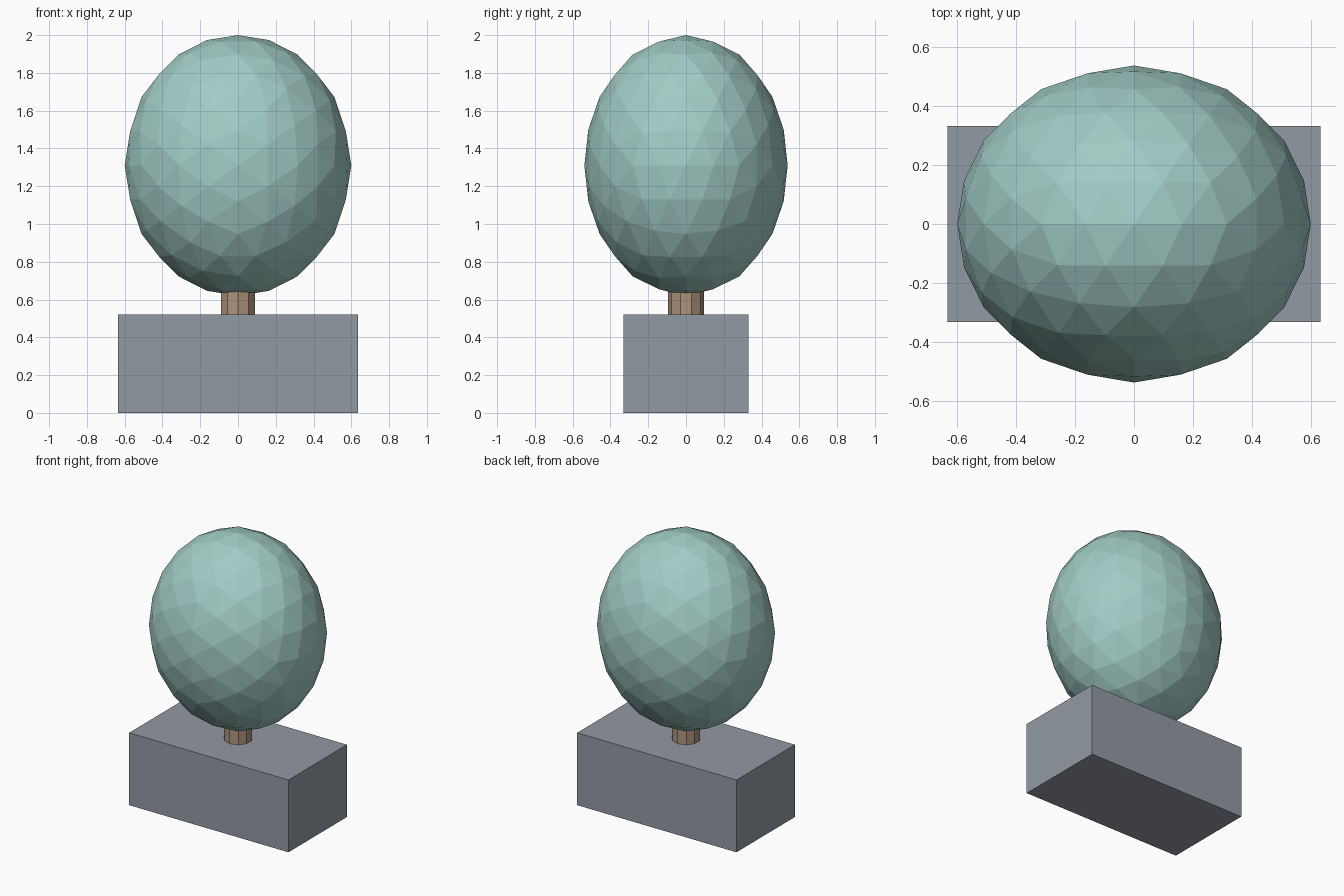
import bpy, bmesh, math
from mathutils import Matrix

if "Cube" in bpy.data.objects:
    bpy.data.objects.remove(bpy.data.objects["Cube"])


def material(name, rgb):
    m = bpy.data.materials.new(name)
    m.diffuse_color = (*rgb, 1)
    m.use_nodes = True
    m.node_tree.nodes["Principled BSDF"].inputs["Base Color"].default_value = m.diffuse_color
    return m


def add_part(name, bm, mat):
    bmesh.ops.recalc_face_normals(bm, faces=bm.faces)
    me = bpy.data.meshes.new(name)
    bm.to_mesh(me)
    bm.free()
    me.materials.append(mat)
    ob = bpy.data.objects.new(name, me)
    bpy.context.collection.objects.link(ob)
    return ob


leaf = material("sage green", (0.36, 0.60, 0.56))
bark = material("bark brown", (0.42, 0.29, 0.20))
stone = material("slate grey", (0.29, 0.32, 0.37))

# Planter block
bm = bmesh.new()
bmesh.ops.create_cube(bm, size=1)
bmesh.ops.transform(bm, verts=bm.verts,
                    matrix=Matrix.Translation((0, 0, 0.26)) @ Matrix.Diagonal((1.268, 0.664, 0.52, 1)))
add_part("planter", bm, stone)

# Short trunk, rising into the crown
bm = bmesh.new()
bmesh.ops.create_cone(bm, cap_ends=True, segments=10, radius1=0.094, radius2=0.094, depth=0.3)
bmesh.ops.translate(bm, verts=bm.verts, vec=(0, 0, 0.66))
add_part("trunk", bm, bark)

# Crown: faceted icosphere turned so an edge midpoint points up
bm = bmesh.new()
bmesh.ops.create_icosphere(bm, subdivisions=1, radius=1)
for _ in range(2):
    bmesh.ops.subdivide_edges(bm, edges=bm.edges[:], cuts=1, use_grid_fill=True)
    for v in bm.verts:
        v.co.normalize()
tilt = Matrix.Rotation(-math.atan(2) / 2, 4, 'Y')
bmesh.ops.transform(bm, verts=bm.verts,
                    matrix=Matrix.Translation((0, 0, 1.31)) @ Matrix.Diagonal((0.6, 0.538, 0.69, 1)) @ tilt)
add_part("crown", bm, leaf)
